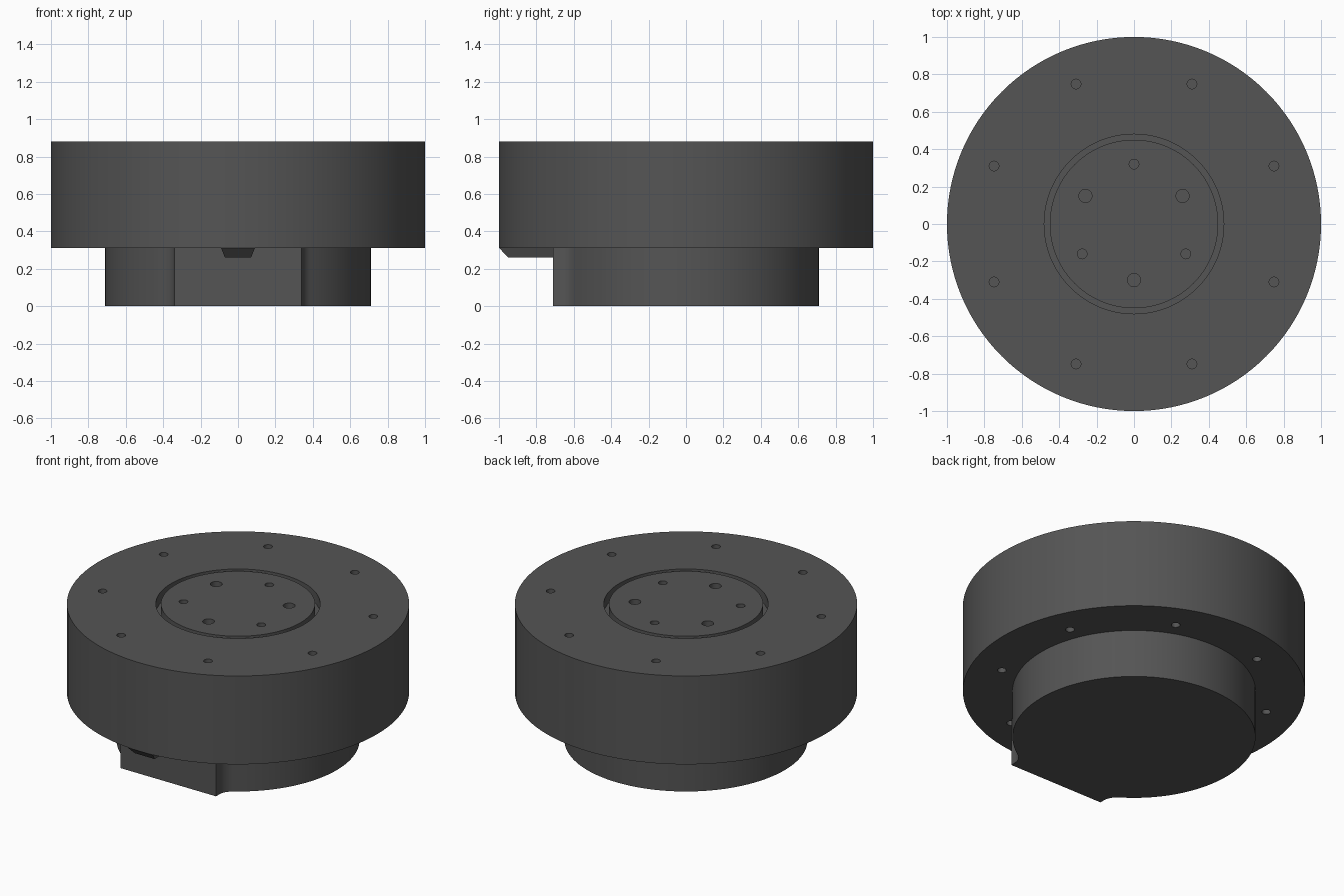
import bpy, bmesh, math
from mathutils import Matrix, Vector

if "Cube" in bpy.data.objects:
    bpy.data.objects.remove(bpy.data.objects["Cube"])

SEG = 128
dark = bpy.data.materials.new("dark_grey")
dark.diffuse_color = (0.09, 0.09, 0.09, 1)
dark.use_nodes = True
dark.node_tree.nodes["Principled BSDF"].inputs["Base Color"].default_value = dark.diffuse_color


def make(name, bm):
    bmesh.ops.recalc_face_normals(bm, faces=bm.faces)
    me = bpy.data.meshes.new(name)
    bm.to_mesh(me)
    bm.free()
    ob = bpy.data.objects.new(name, me)
    bpy.context.collection.objects.link(ob)
    me.materials.append(dark)
    return ob


def smooth(ob):
    bpy.ops.object.select_all(action='DESELECT')
    ob.select_set(True)
    bpy.context.view_layer.objects.active = ob
    bpy.ops.object.shade_smooth_by_angle(angle=math.radians(30))


def lathe(name, profile):
    bm = bmesh.new()
    vs = [bm.verts.new((r, 0, z)) for r, z in profile]
    es = [bm.edges.new(p) for p in zip(vs, vs[1:])]
    bmesh.ops.spin(bm, geom=vs + es, axis=(0, 0, 1), cent=(0, 0, 0),
                   angle=2 * math.pi, steps=SEG, use_duplicate=False)
    bmesh.ops.remove_doubles(bm, verts=bm.verts, dist=1e-4)
    return make(name, bm)


def extrude(name, outline, z0, z1):
    bm = bmesh.new()
    f = bm.faces.new([bm.verts.new((x, y, z0)) for x, y in outline])
    r = bmesh.ops.extrude_face_region(bm, geom=[f], use_keep_orig=True)
    top = [v for v in r['geom'] if isinstance(v, bmesh.types.BMVert)]
    bmesh.ops.translate(bm, verts=top, vec=(0, 0, z1 - z0))
    return make(name, bm)


def drill(bm, count, start, ring, radius, z0, z1):
    for i in range(count):
        a = math.radians(start + 360 * i / count)
        pos = (ring * math.cos(a), ring * math.sin(a), (z0 + z1) / 2)
        bmesh.ops.create_cone(bm, cap_ends=True, segments=24, radius1=radius,
                              radius2=radius, depth=z1 - z0,
                              matrix=Matrix.Translation(pos))


# Round housing with the groove around the central turning plate
housing = lathe("housing", [(0, .31), (1, .31), (1, .88), (.48, .88), (.48, .81),
                            (.45, .81), (.45, .88), (0, .88)])

# Blind screw and pin holes, top and underside
bm = bmesh.new()
drill(bm, 8, 22.5, .81, .026, .76, .95)
drill(bm, 8, 22.5, .81, .026, .25, .43)
drill(bm, 3, 90, .32, .026, .78, .95)
drill(bm, 3, 30, .30, .035, .78, .95)
cutter = make("hole_cutter", bm)
cutter.hide_render = True
mod = housing.modifiers.new("holes", 'BOOLEAN')
mod.operation = 'DIFFERENCE'
mod.solver = 'EXACT'
mod.object = cutter
bpy.context.view_layer.objects.active = housing
bpy.ops.object.modifier_apply(modifier=mod.name)
bpy.data.objects.remove(cutter)
smooth(housing)

# Base: round boss with a flat front pad blended in by concave fillets
R, W, F = .71, .34, .10
c = Vector((W + F, -math.sqrt((R + F) ** 2 - (W + F) ** 2)))
a_end = math.atan2(-c.y, -c.x)
side = [(W, -R)]
for i in range(9):
    a = math.pi + (a_end - math.pi) * i / 8
    side.append((c.x + F * math.cos(a), c.y + F * math.sin(a)))
a0 = math.atan2(c.y, c.x)
for i in range(1, 61):
    a = a0 + (math.pi / 2 - a0) * i / 60
    side.append((R * math.cos(a), R * math.sin(a)))
outline = side + [(-x, y) for x, y in reversed(side[:-1])]
smooth(extrude("base", outline, 0, .31))

# Tapered key under the front rim
key = extrude("front_key", [(-.09, -.998), (.09, -.998), (.09, -.70), (-.09, -.70)], .26, .31)
for v in key.data.vertices:
    if v.co.z < .3:
        v.co.x *= .07 / .09
        if v.co.y < -.9:
            v.co.y = -.95
